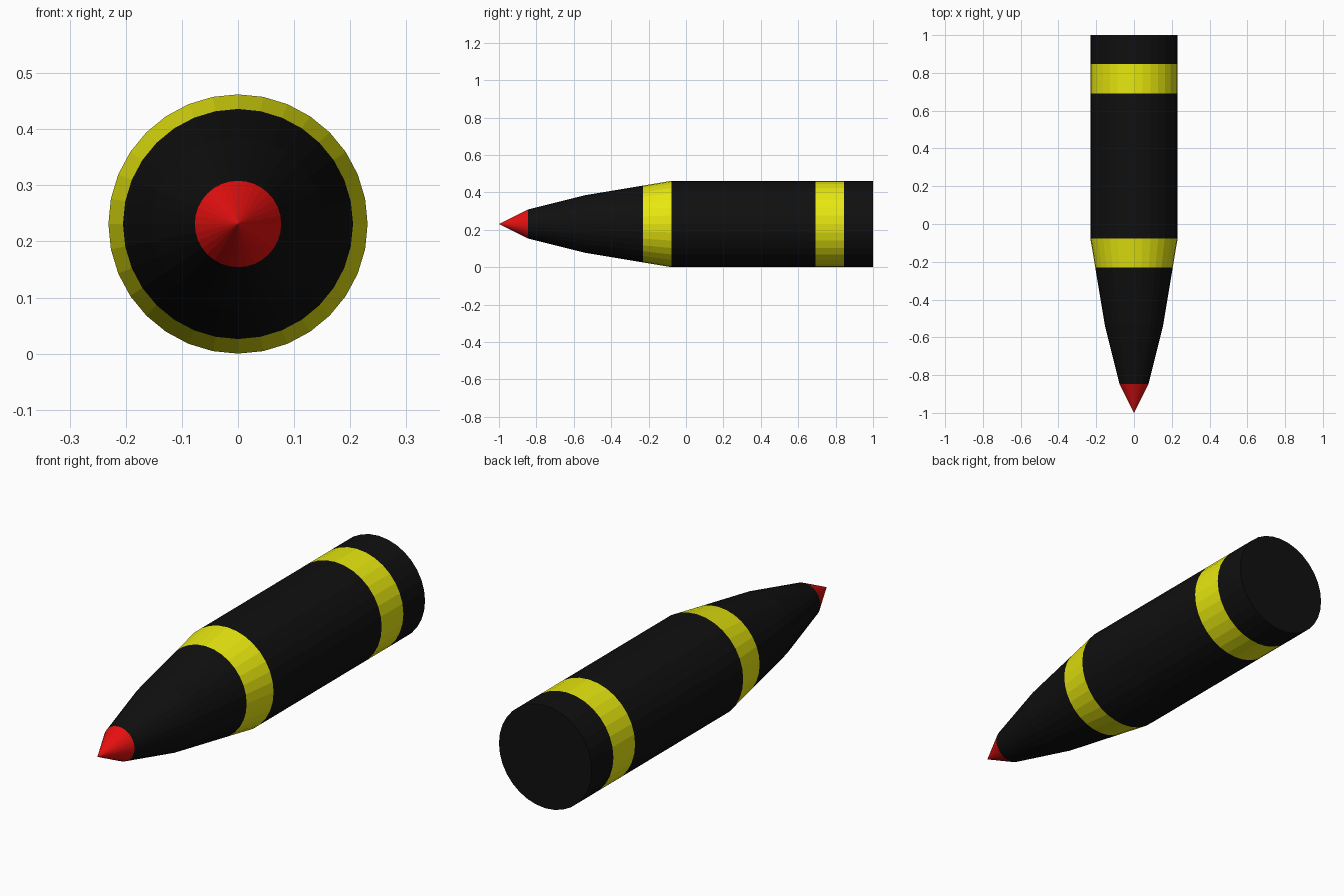
import bpy, bmesh
from math import sin, cos, tau

if "Cube" in bpy.data.objects:
    bpy.data.objects.remove(bpy.data.objects["Cube"])

SIDES = 32
R = 0.231          # body radius, also axis height


def material(name, color):
    m = bpy.data.materials.new(name)
    m.diffuse_color = (*color, 1)
    m.use_nodes = True
    m.node_tree.nodes["Principled BSDF"].inputs["Base Color"].default_value = m.diffuse_color
    return m


black = material("black", (0.005, 0.005, 0.005))
yellow = material("yellow", (0.8, 0.8, 0.005))
red = material("red", (0.8, 0.005, 0.005))


def lathe(name, profile, mat, cap_end=False):
    """Turn (y, radius) points around the long axis; radius 0 makes a point."""
    bm = bmesh.new()
    rings = []
    for y, r in profile:
        n = SIDES if r > 0 else 1
        rings.append([bm.verts.new((r * sin(tau * i / SIDES), y, R + r * cos(tau * i / SIDES)))
                      for i in range(n)])
    for a, b in zip(rings, rings[1:]):
        for i in range(SIDES):
            j = (i + 1) % SIDES
            if len(a) == 1:
                bm.faces.new((a[0], b[i], b[j]))
            else:
                bm.faces.new((a[i], b[i], b[j], a[j]))
    if cap_end:
        bm.faces.new(rings[-1][::-1])
    # Point every face away from the axis
    for f in bm.faces:
        f.normal_update()
        c = f.calc_center_median()
        out = f.normal.x * c.x + f.normal.z * (c.z - R)
        if abs(f.normal.y) > 0.99:
            out = f.normal.y
        if out < 0:
            f.normal_flip()
    me = bpy.data.meshes.new(name)
    bm.to_mesh(me)
    bm.free()
    me.materials.append(mat)
    ob = bpy.data.objects.new(name, me)
    bpy.context.collection.objects.link(ob)
    return ob


# Pointed nose
lathe("nose_tip", [(-1, 0), (-0.846, 0.077)], red)
lathe("nose_cone", [(-0.846, 0.077), (-0.538, 0.154), (-0.231, 0.205)], black)
# Body with two painted bands
lathe("front_band", [(-0.231, 0.205), (-0.077, R)], yellow)
lathe("body", [(-0.077, R), (0.692, R)], black)
lathe("rear_band", [(0.692, R), (0.846, R)], yellow)
# Closed base
lathe("base", [(0.846, R), (1, R)], black, cap_end=True)
